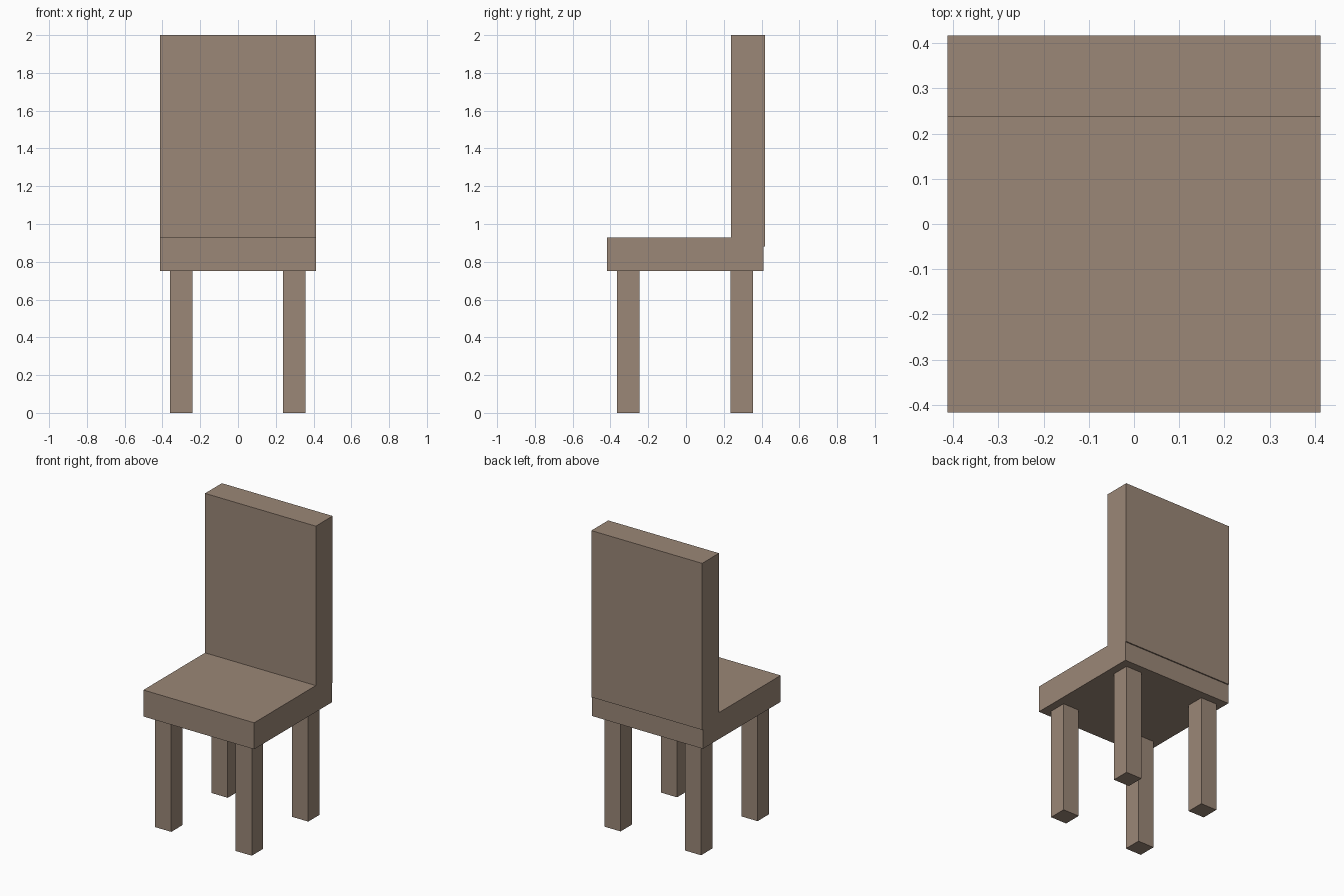
import bpy
import bmesh
from mathutils import Vector

cube = bpy.data.objects.get("Cube")
if cube:
    bpy.data.objects.remove(cube, do_unlink=True)

# Single wood colour
wood = bpy.data.materials.new("brown_wood")
wood.use_nodes = True
colour = (0.328, 0.242, 0.184, 1)
wood.diffuse_color = colour
wood.node_tree.nodes["Principled BSDF"].inputs["Base Color"].default_value = colour


def box(name, low, high):
    """Axis-aligned box between two corners."""
    low, high = Vector(low), Vector(high)
    mesh = bpy.data.meshes.new(name)
    bm = bmesh.new()
    bmesh.ops.create_cube(bm, size=1)
    bmesh.ops.scale(bm, vec=high - low, verts=bm.verts)
    bm.to_mesh(mesh)
    bm.free()
    mesh.materials.append(wood)
    obj = bpy.data.objects.new(name, mesh)
    obj.location = (low + high) / 2
    bpy.context.collection.objects.link(obj)
    return obj


half_width = 0.412
seat_bottom = 0.75

# Seat slab and the backrest, which overhangs the seat slightly at the rear
box("seat", (-half_width, -0.417, seat_bottom), (half_width, 0.409, 0.928))
box("backrest", (-half_width, 0.238, 0.88), (half_width, 0.417, 2))

# Four square legs
leg = 0.06
for end, y in (("front", -0.305), ("back", 0.295)):
    for side, x in (("left", 0.298), ("right", -0.301)):
        box(f"{end}_{side}_leg", (x - leg, y - leg, 0), (x + leg, y + leg, seat_bottom))
